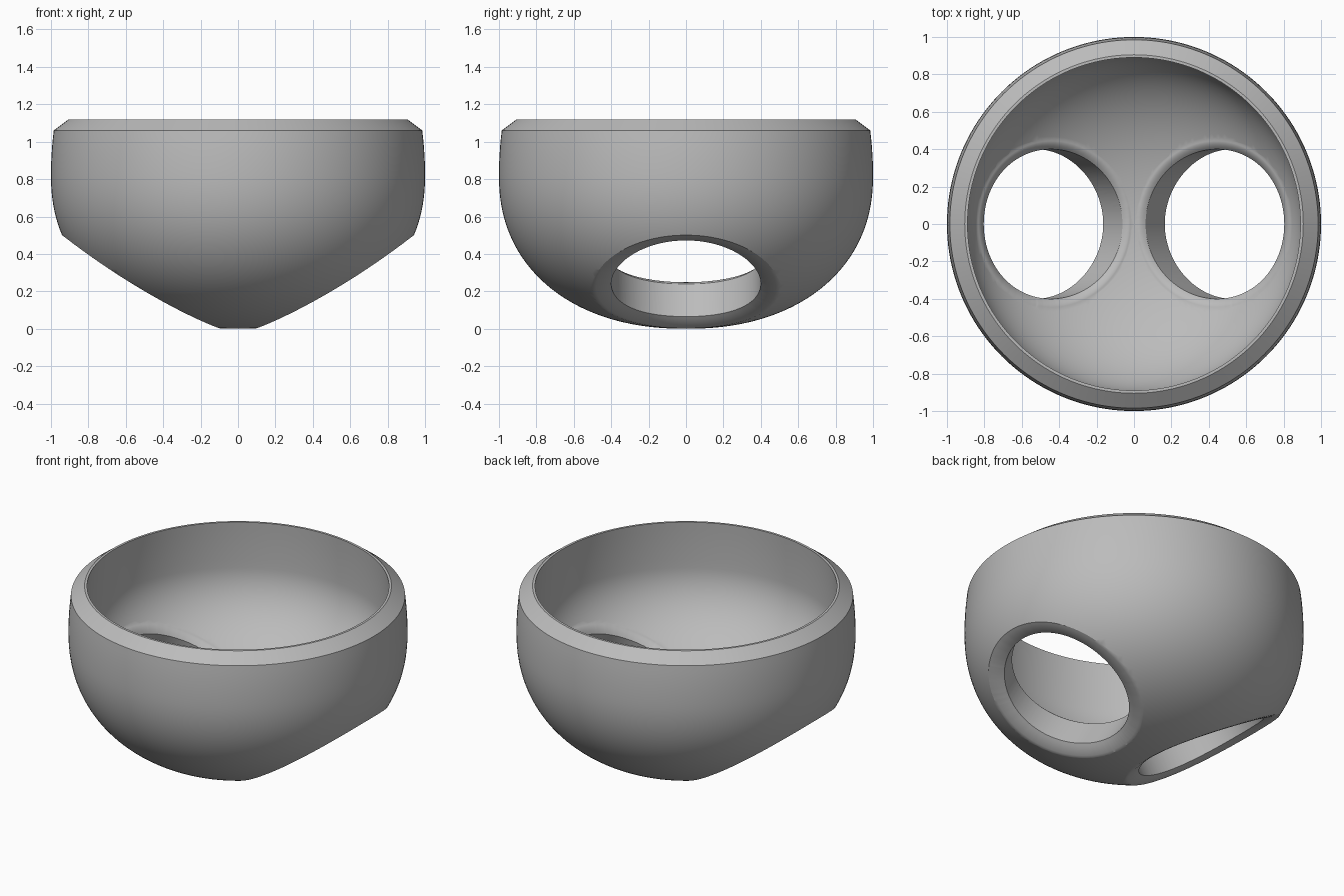
import bpy, bmesh, math
from mathutils import Vector, Matrix

if "Cube" in bpy.data.objects:
    bpy.data.objects.remove(bpy.data.objects["Cube"], do_unlink=True)

# Material
grey = bpy.data.materials.new("plain_grey")
grey.use_nodes = True
colour = (0.5, 0.5, 0.5, 1)
grey.diffuse_color = colour
grey.node_tree.nodes["Principled BSDF"].inputs["Base Color"].default_value = colour

HOLE_R = 0.4
WAIST = 0.82


def make_object(name, bm):
    mesh = bpy.data.meshes.new(name)
    bm.to_mesh(mesh)
    bm.free()
    obj = bpy.data.objects.new(name, mesh)
    bpy.context.collection.objects.link(obj)
    for _ in range(2):  # second slot marks the cut walls
        mesh.materials.append(grey)
    return obj


def arc(radius, depth, power, steps):
    """Quarter curve from the bottom centre up to the waist."""
    points = []
    for i in range(steps + 1):
        a = math.pi / 2 * i / steps
        r = math.sin(a) ** (2 / power)
        h = math.cos(a) ** (2 / power) if i < steps else 0
        points.append((radius * r, WAIST - depth * h))
    return points


# Bowl: outer wall, chamfered lip and inner wall as one revolved profile
outer = arc(1.0, WAIST, 2.2, 48)
outer += [(1 - 0.015 * (i / 6) ** 2, WAIST + 0.04 * i) for i in range(1, 7)]
lip = [(0.905, 1.12), (0.89, 1.12)]
inner = [(0.9 - 0.01 * (i / 6) ** 2, WAIST + 0.05 * i) for i in range(5, 0, -1)]
inner += reversed(arc(0.9, 0.575, 2, 40))
bm = bmesh.new()
verts = [bm.verts.new((r, 0, z)) for r, z in outer + lip + inner]
edges = [bm.edges.new(pair) for pair in zip(verts, verts[1:])]
bmesh.ops.spin(bm, geom=verts + edges, cent=(0, 0, 0), axis=(0, 0, 1),
               angle=math.tau, steps=160, use_duplicate=False)
bmesh.ops.remove_doubles(bm, verts=bm.verts, dist=0.0005)
bmesh.ops.recalc_face_normals(bm, faces=bm.faces)
bowl = make_object("bowl", bm)

# Slanted holes, one on each side
holes = []
for side in (1, -1):
    centre = Vector((side * 0.52, 0, 0.25))
    axis = Vector((-side * 0.51, 0, 0.86)).normalized()
    holes.append((centre, axis))
    bm = bmesh.new()
    bmesh.ops.create_cone(bm, cap_ends=True, segments=128, radius1=0.594,
                          radius2=0.365, depth=1.1)
    turn = Vector((0, 0, 1)).rotation_difference(axis).to_matrix().to_4x4()
    bm.transform(Matrix.Translation(centre + axis * 0.05) @ turn)
    for f in bm.faces:
        f.material_index = 1
    cutter = make_object("hole_cutter", bm)
    cutter.hide_render = True
    mod = bowl.modifiers.new("hole", 'BOOLEAN')
    mod.operation = 'DIFFERENCE'
    mod.solver = 'EXACT'
    mod.object = cutter
    bpy.context.view_layer.objects.active = bowl
    bpy.ops.object.modifier_apply(modifier=mod.name)
    bpy.data.objects.remove(cutter, do_unlink=True)

# Replace the cut walls by rounded rims joined by a straight bore
bm = bmesh.new()
bm.from_mesh(bowl.data)
walls = [f for f in bm.faces if f.material_index == 1]
bmesh.ops.delete(bm, geom=walls, context='FACES')
bmesh.ops.remove_doubles(bm, verts=bm.verts, dist=0.0015)


def round_rim(rim, centre, axis, dip, steps=6):
    for k in range(1, steps + 1):
        part = 1 / (steps - k + 1)
        shift = dip * (2 * k - 1) / steps ** 2
        geom = bmesh.ops.extrude_edge_only(bm, edges=rim)["geom"]
        rim = [g for g in geom if isinstance(g, bmesh.types.BMEdge)]
        for v in (g for g in geom if isinstance(g, bmesh.types.BMVert)):
            t = (v.co - centre).dot(axis)
            out = v.co - centre - axis * t
            d = out.length
            out *= (d + (HOLE_R - d) * part) / d
            v.co = centre + out + axis * (t + shift)
    return rim


boundary = [e for e in bm.edges if e.is_boundary]
for centre, axis in holes:
    near = [e for e in boundary if e.verts[0].co.x * centre.x > 0]
    low = [e for e in near if (e.verts[0].co - centre).dot(axis) < 0.06]
    high = [e for e in near if e not in low]
    bore = round_rim(low, centre, axis, 0.02) + round_rim(high, centre, axis, -0.03)
    bmesh.ops.bridge_loops(bm, edges=bore)
for f in bm.faces:
    f.material_index = 0
bmesh.ops.recalc_face_normals(bm, faces=bm.faces)
bm.to_mesh(bowl.data)
bm.free()
bowl.data.materials.pop()

# Smooth shading with crisp lip and bore edges
bpy.ops.object.select_all(action='DESELECT')
bowl.select_set(True)
bpy.context.view_layer.objects.active = bowl
bpy.ops.object.shade_smooth_by_angle(angle=math.radians(30))
